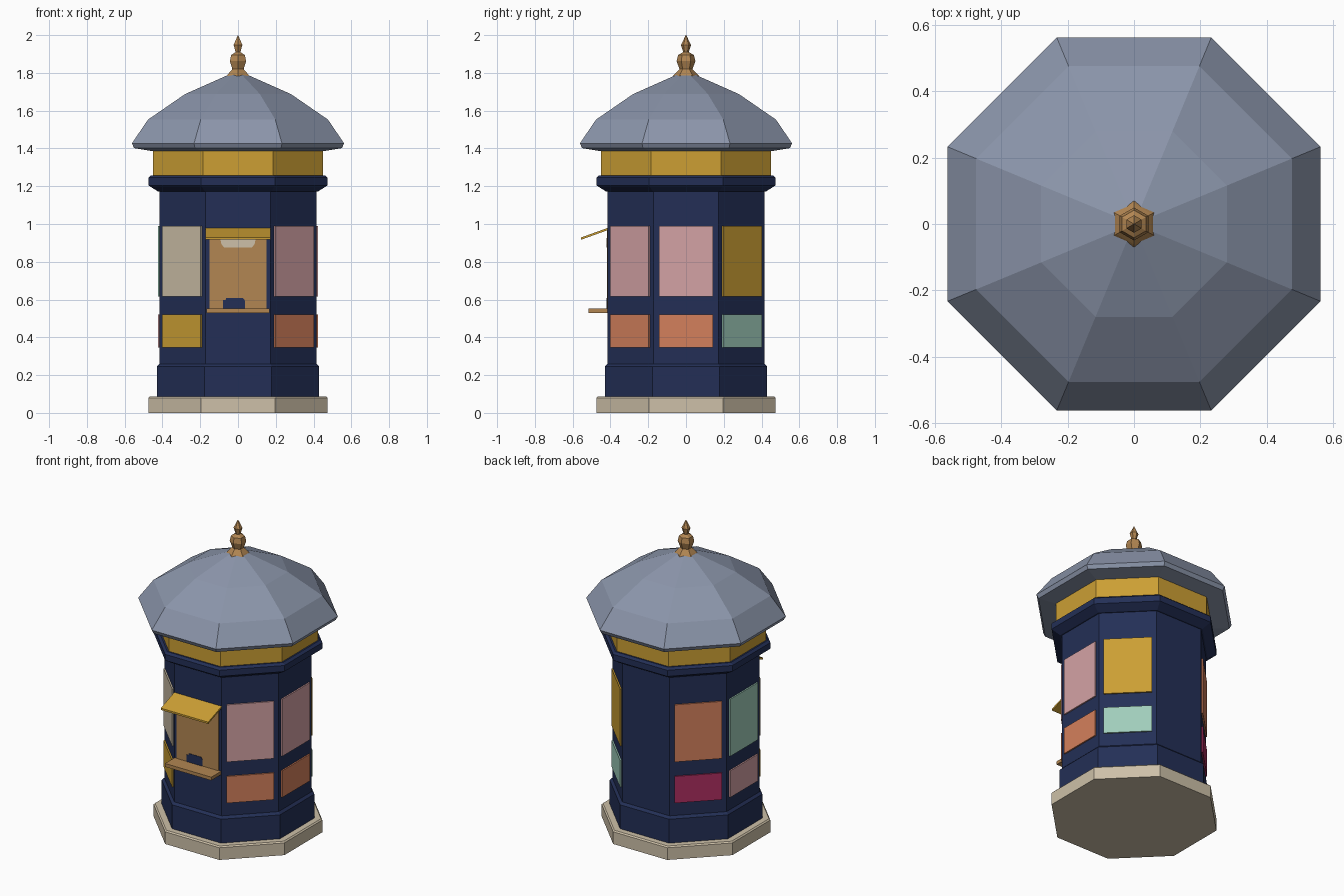
import bpy, bmesh, math
from mathutils import Matrix

if "Cube" in bpy.data.objects:
    bpy.data.objects.remove(bpy.data.objects["Cube"])


def lin(c):
    c /= 255
    return c / 12.92 if c <= 0.04045 else ((c + 0.055) / 1.055) ** 2.4


def material(name, r, g, b):
    m = bpy.data.materials.new(name)
    m.diffuse_color = (lin(r), lin(g), lin(b), 1)
    m.use_nodes = True
    m.node_tree.nodes["Principled BSDF"].inputs["Base Color"].default_value = m.diffuse_color
    return m


STONE = material("warm stone", 205, 192, 168)
NAVY = material("navy paint", 35, 47, 86)
YELLOW = material("mustard yellow", 204, 159, 52)
SLATE = material("slate grey", 139, 149, 170)
BRASS = material("brass brown", 178, 134, 82)
PINK = material("dusty pink", 212, 162, 165)
ORANGE = material("terracotta orange", 212, 128, 92)
MINT = material("mint green", 160, 205, 187)
MAGENTA = material("magenta", 172, 46, 96)


def finish(name, bm, mat):
    bmesh.ops.recalc_face_normals(bm, faces=bm.faces)
    me = bpy.data.meshes.new(name)
    bm.to_mesh(me)
    bm.free()
    me.materials.append(mat)
    ob = bpy.data.objects.new(name, me)
    bpy.context.collection.objects.link(ob)
    return ob


def lathe(name, profile, mat, sides=8):
    """Faceted turned solid; profile is (apothem, z), with a flat facing +x."""
    bm = bmesh.new()
    rings = []
    for a, z in profile:
        r = a / math.cos(math.pi / sides)
        rings.append([bm.verts.new((r * math.cos((k + 0.5) * math.tau / sides),
                                    r * math.sin((k + 0.5) * math.tau / sides), z))
                      for k in range(sides)])
    for lo, hi in zip(rings, rings[1:]):
        for k in range(sides):
            j = (k + 1) % sides
            bm.faces.new((lo[k], lo[j], hi[j], hi[k]))
    bm.faces.new(rings[0])
    bm.faces.new(rings[-1])
    return finish(name, bm, mat)


def plate(name, outline, near, far, mat, angle=0):
    """Upright plate from an (x, z) outline on the front, turned about z."""
    bm = bmesh.new()
    a = [bm.verts.new((x, -near, z)) for x, z in outline]
    b = [bm.verts.new((x, -far, z)) for x, z in outline]
    bm.faces.new(a)
    bm.faces.new(b)
    for i in range(len(a)):
        j = (i + 1) % len(a)
        bm.faces.new((a[i], a[j], b[j], b[i]))
    bm.transform(Matrix.Rotation(angle, 4, 'Z'))
    return finish(name, bm, mat)


def rect(w, z0, z1):
    return [(-w, z0), (w, z0), (w, z1), (-w, z1)]


# Octagonal tower, bottom to top
lathe("plinth", [(0.475, 0), (0.475, 0.08), (0.467, 0.088)], STONE)
lathe("skirt", [(0.43, 0.086), (0.43, 0.245), (0.415, 0.26)], NAVY)
lathe("body", [(0.415, 0.25), (0.415, 1.18)], NAVY)
lathe("cornice", [(0.425, 1.173), (0.475, 1.205), (0.475, 1.245), (0.46, 1.258)], NAVY)
lathe("frieze_band", [(0.45, 1.255), (0.45, 1.39)], YELLOW)
lathe("dome_roof", [(0.43, 1.382), (0.55, 1.402), (0.562, 1.427), (0.476, 1.553),
                    (0.28, 1.688), (0.05, 1.79)], SLATE)

# Six-sided finial
lathe("finial", [(0.06, 1.783), (0.053, 1.793), (0.03, 1.82), (0.043, 1.862),
                 (0.036, 1.895), (0.013, 1.91), (0.023, 1.948), (0.001, 2.0)], BRASS, 6)

# Posters, a large one over a small one; the back face stays bare
posters = {"front_right": (1, PINK, ORANGE), "right": (2, PINK, ORANGE),
           "back_right": (3, YELLOW, MINT), "back_left": (5, ORANGE, MAGENTA),
           "left": (6, MINT, PINK), "front_left": (7, STONE, YELLOW)}
for side, (k, upper, lower) in posters.items():
    turn = k * math.pi / 4
    plate("large_poster_" + side, rect(0.144, 0.615, 0.99), 0.4145, 0.424, upper, turn)
    plate("small_poster_" + side, rect(0.144, 0.345, 0.52), 0.4145, 0.424, lower, turn)

# Serving window with sign and till
plate("window_panel", rect(0.152, 0.54, 0.965), 0.414, 0.419, BRASS)
plate("window_sign", [(-0.073, 0.876), (0.073, 0.876), (0.088, 0.893), (0.094, 0.925),
                      (-0.094, 0.925), (-0.088, 0.893)], 0.416, 0.422, STONE)
plate("till", [(-0.08, 0.55), (0.036, 0.55), (0.036, 0.595), (0.026, 0.609),
               (-0.062, 0.609), (-0.066, 0.597), (-0.08, 0.597)], 0.416, 0.422, NAVY)
plate("counter", rect(0.168, 0.53, 0.552), 0.41, 0.517, BRASS)

# Sloping awning: a thin slab sheared so its front edge hangs lower
awning = plate("awning", rect(0.172, 0.969, 0.981), 0.41, 0.555, YELLOW)
for v in awning.data.vertices:
    v.co.z += (v.co.y + 0.41) * 0.36
